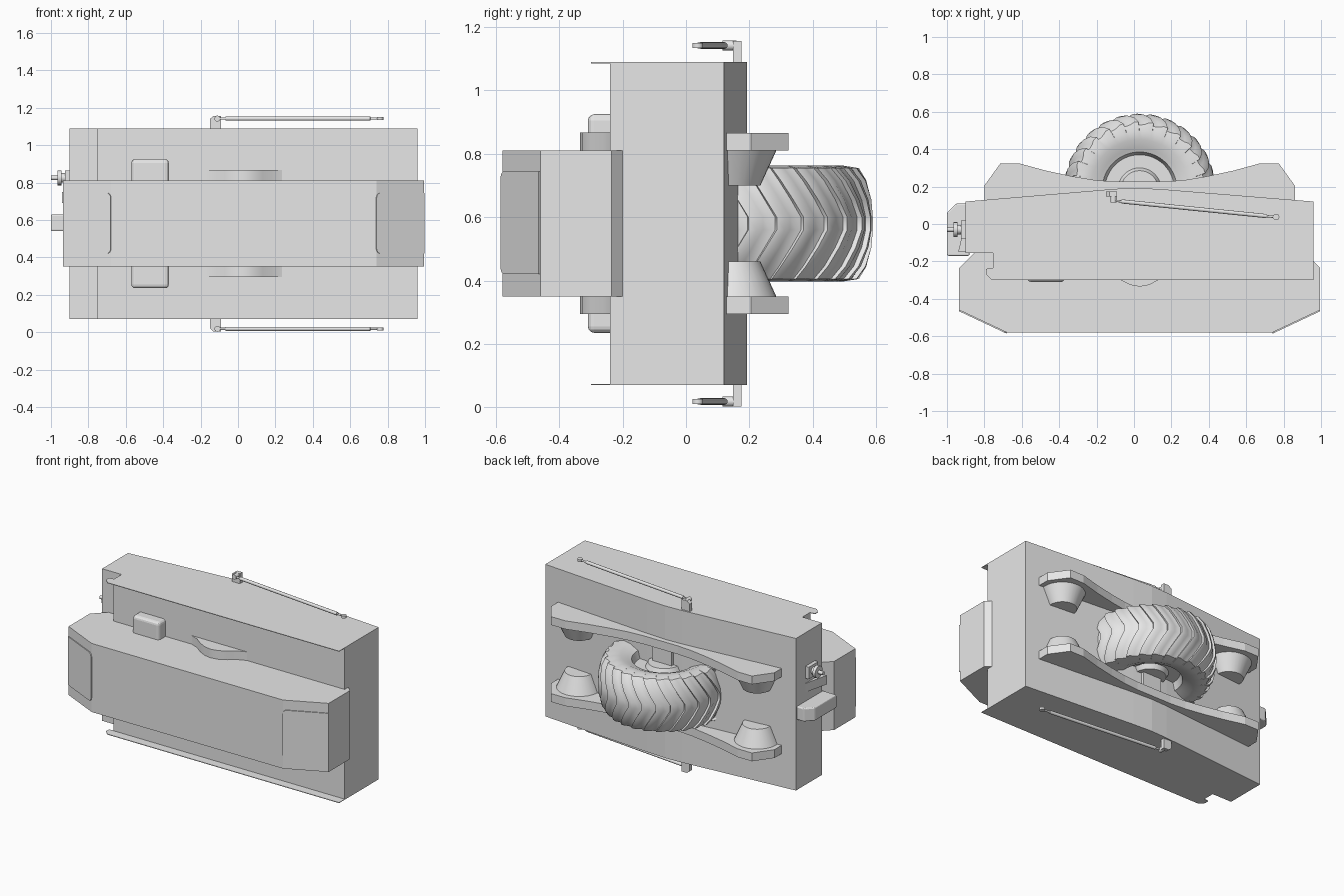
import bpy, bmesh, math
from mathutils import Vector

cube = bpy.data.objects.get("Cube")
if cube:
    bpy.data.objects.remove(cube, do_unlink=True)

grey = bpy.data.materials.new("plain grey")
grey.use_nodes = True
grey.diffuse_color = (0.8, 0.8, 0.8, 1)
grey.node_tree.nodes["Principled BSDF"].inputs["Base Color"].default_value = (0.8, 0.8, 0.8, 1)

CX, CZ = 0.03, 0.58   # symmetry centre of the machine


def finish(name, bm, smooth=False, bevel=0):
    bmesh.ops.recalc_face_normals(bm, faces=bm.faces)
    me = bpy.data.meshes.new(name)
    bm.to_mesh(me)
    bm.free()
    me.materials.append(grey)
    ob = bpy.data.objects.new(name, me)
    bpy.context.collection.objects.link(ob)
    if bevel:
        mod = ob.modifiers.new("bevel", 'BEVEL')
        mod.width, mod.segments = bevel, 3
    if smooth:
        bpy.ops.object.select_all(action='DESELECT')
        ob.select_set(True)
        bpy.context.view_layer.objects.active = ob
        bpy.ops.object.shade_smooth_by_angle(angle=math.radians(35))
    return ob


def prism(name, pts, lo, hi, axis='z', **kw):
    """Extrude an outline along z (points x,y) or along y (points x,z)."""
    bm = bmesh.new()
    put = (lambda p, h: (p[0], p[1], h)) if axis == 'z' else (lambda p, h: (p[0], h, p[1]))
    a = [bm.verts.new(put(p, lo)) for p in pts]
    b = [bm.verts.new(put(p, hi)) for p in pts]
    bm.faces.new(a)
    bm.faces.new(b)
    for i in range(len(pts)):
        j = (i + 1) % len(pts)
        bm.faces.new((a[i], a[j], b[j], b[i]))
    return finish(name, bm, **kw)


def box(name, x0, x1, y0, y1, z0, z1, **kw):
    return prism(name, [(x0, y0), (x1, y0), (x1, y1), (x0, y1)], z0, z1, **kw)


def rod(name, p, q, r1, r2=None, sides=16):
    p, q = Vector(p), Vector(q)
    bm = bmesh.new()
    bmesh.ops.create_cone(bm, cap_ends=True, segments=sides, radius1=r1,
                          radius2=r1 if r2 is None else r2, depth=(q - p).length)
    m = (q - p).to_track_quat('Z', 'Y').to_matrix().to_4x4()
    m.translation = (p + q) / 2
    bm.transform(m)
    return finish(name, bm, smooth=True)


# Main body with a shallow ridge along its back
prism("main_body", [(-0.9, 0.12), (-0.9, -0.155), (-0.755, -0.155), (-0.755, -0.24),
                    (0.96, -0.24), (0.96, 0.12), (0.16, 0.185), (0.02, 0.193), (-0.1, 0.188)],
      0.07, 1.09)
# Thin lips over the front
lip = [(-0.755, -0.235), (-0.79, -0.24), (-0.79, -0.27), (-0.76, -0.3), (0.96, -0.3), (0.96, -0.235)]
prism("upper_lip", lip, 1.086, 1.09)
prism("lower_lip", lip, 0.07, 0.074)

# Front housing with chamfered corners
prism("front_housing", [(-0.935, -0.46), (-0.68, -0.58), (0.74, -0.58), (0.995, -0.46),
                        (0.995, -0.235), (0.96, -0.2), (-0.75, -0.2), (-0.75, -0.155),
                        (-0.855, -0.155), (-0.935, -0.235)], 0.35, 0.81)

# Panels on the chamfers, rounded on the inner side
for side, sx in (("left", 1), ("right", -1)):
    pts = [(0.14, 0.42), (0.14, 0.745)]
    for cz, start in ((0.72, 90), (0.445, 180)):
        for k in range(5):
            a = math.radians(start + k * 22.5)
            pts.append((-0.117 + 0.025 * math.cos(a), cz + 0.025 * math.sin(a)))
    panel = prism(side + "_panel", [(sx * u, z) for u, z in pts], -0.006, 0.004, axis='y')
    panel.location = (CX + sx * 0.8375, -0.52, 0)
    panel.rotation_euler.z = sx * math.atan2(0.12, 0.255)

# Raised parts on the front of the body
box("front_block", -0.57, -0.37, -0.31, -0.2, 0.235, 0.925, bevel=0.02)
half = [(0.205, -0.24), (0.15, -0.262), (0.1, -0.3), (0.05, -0.326)]
bulge = [(CX + x, y) for x, y in half] + [(CX, -0.335)] + [(CX - x, y) for x, y in reversed(half)]
prism("wheel_bulge", bulge + [(CX - 0.205, -0.2), (CX + 0.205, -0.2)], 0.295, 0.868, smooth=True)

# Curved bars and tapered cups on both sides of the wheel
edge = [(0.83, 0.1), (0.83, 0.205), (0.745, 0.323), (0.64, 0.323), (0.5, 0.285),
        (0.36, 0.255), (0.24, 0.235), (0.13, 0.226)]
bar = [(CX + x, y) for x, y in edge] + [(CX - x, y) for x, y in reversed(edge)]
for level, s in (("upper", 1), ("lower", -1)):
    za, zb = sorted((CZ + s * 0.23, CZ + s * 0.286))
    prism(level + "_bar", bar, za, zb)
    for side, sx in (("left", 1), ("right", -1)):
        x = CX + sx * 0.66
        rod(f"{level}_{side}_cup", (x, 0.145, CZ + s * 0.23), (x, 0.145, CZ + s * 0.12), 0.14, 0.09, 32)

# Wheel support post
box("wheel_post", CX - 0.07, CX + 0.07, 0.12, 0.21, 0.35, 0.81)

# Tyre and rim: a lathed section whose tread is raised in skewed, V-shaped ridges
# Section points: radius, half width, ridge height
section = [(0.0, 0.13, 0), (0.10, 0.13, 0), (0.115, 0.10, 0), (0.185, 0.10, 0), (0.20, 0.15, 0),
           (0.22, 0.158, 0), (0.265, 0.178, 0), (0.31, 0.183, 0), (0.345, 0.175, 0.016),
           (0.37, 0.135, 0.016), (0.385, 0.075, 0.016), (0.39, 0.02, 0.015)]
section = section + [(r, -z, h) for r, z, h in reversed(section)]
phases = [(0.0, 0.0), (0.02, 1.0), (0.3, 0.95), (0.55, 0.3), (0.8, 0.0)]
LUGS = 28
bm = bmesh.new()
rows = []
for i in range(LUGS):
    for ph, lift in phases:
        col = []
        for r, z, h in section:
            skew = 0.28 * (1 - abs(z) / 0.183) if r > 0.3 else 0
            a = (i + ph) * math.tau / LUGS + skew
            rr = r + h * lift
            col.append(bm.verts.new((CX + rr * math.cos(a), 0.185 + rr * math.sin(a), CZ + z)))
        rows.append(col)
for i, col in enumerate(rows):
    nxt = rows[(i + 1) % len(rows)]
    for j in range(len(section) - 1):
        bm.faces.new((col[j], nxt[j], nxt[j + 1], col[j + 1]))
bmesh.ops.remove_doubles(bm, verts=bm.verts, dist=0.00005)
finish("ridged_wheel", bm, smooth=True)

# Thin struts with brackets above and below the body
for level, s in (("upper", 1), ("lower", -1)):
    def Z(d, s=s):
        return CZ + s * d
    prism(level + "_strut_bracket", [(-0.15, Z(0.5)), (-0.15, Z(0.56)), (-0.13, Z(0.577)),
                                     (-0.09, Z(0.577)), (-0.09, Z(0.5))], 0.148, 0.175, axis='y')
    h = Z(0.562)
    a, b = Vector((-0.11, 0.125, h)), Vector((0.76, 0.037, h))
    rod(level + "_strut_pin", (-0.11, 0.16, h), (-0.11, 0.115, h), 0.016)
    rod(level + "_strut_rod", a, b, 0.006, sides=12)
    rod(level + "_strut_sleeve", a.lerp(b, 0.05), a.lerp(b, 0.94), 0.011, sides=12)
    rod(level + "_strut_eye", b - Vector((0, 0, 0.008)), b + Vector((0, 0, 0.008)), 0.017)

# Step, wedge and coupling on the right end
prism("end_step", [(-0.88, -0.17), (-1.0, -0.17), (-1.0, 0.06), (-0.95, 0.11), (-0.88, 0.11)],
      0.54, 0.63, bevel=0.008)
prism("end_wedge", [(-0.88, -0.15), (-0.94, -0.15), (-0.9, 0.02), (-0.88, 0.02)], 0.69, 0.75)
for i, (x0, x1, r) in enumerate([(-0.95, -0.89, 0.025), (-0.965, -0.945, 0.04), (-1.0, -0.96, 0.012)]):
    rod(f"coupling_part_{i + 1}", (x0, -0.03, 0.825), (x1, -0.03, 0.825), r)
box("coupling_mount", -0.925, -0.88, -0.08, 0.02, 0.785, 0.865)
